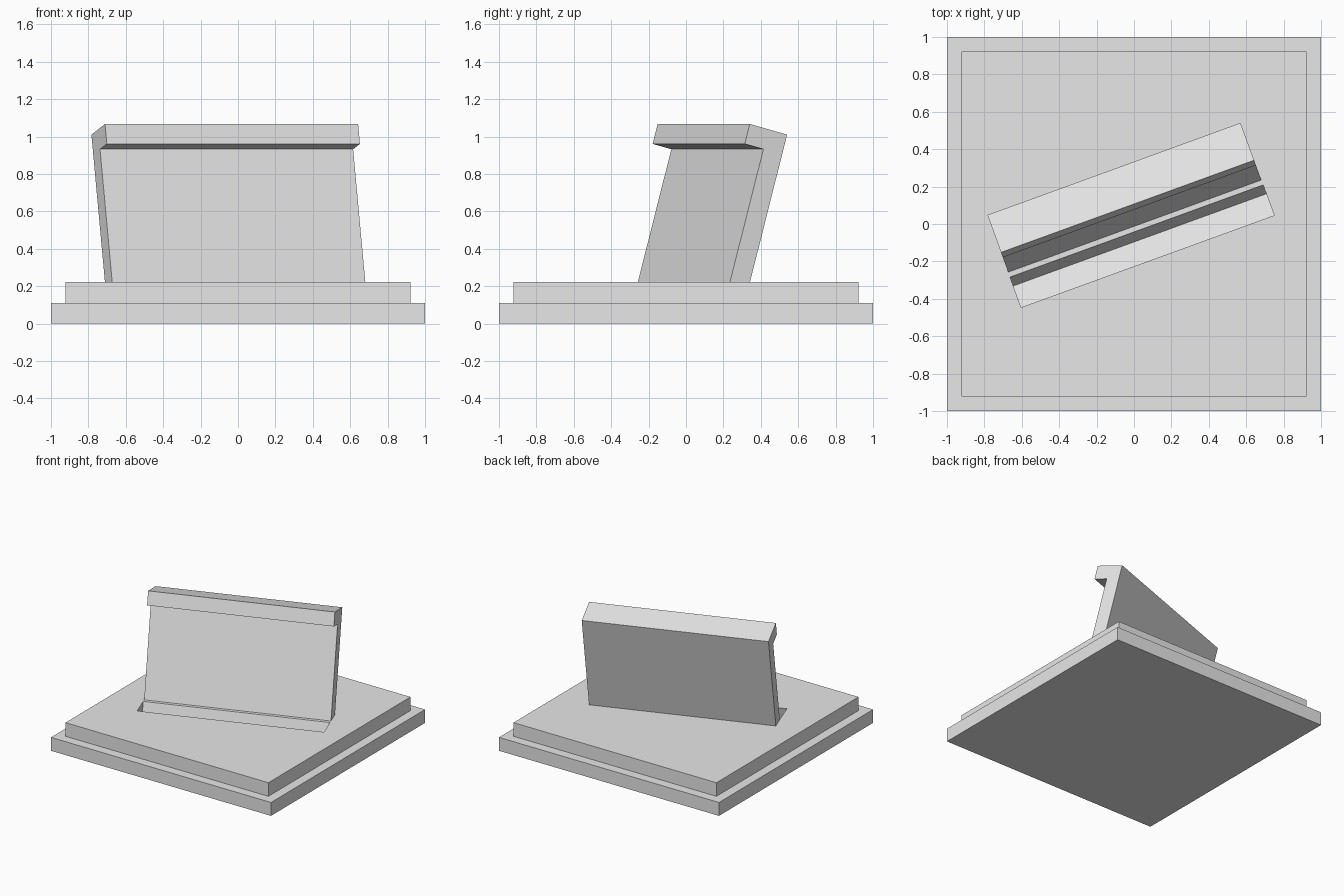
import bpy, bmesh
from math import radians, sin, cos
from mathutils import Matrix

cube = bpy.data.objects.get("Cube")
if cube:
    bpy.data.objects.remove(cube, do_unlink=True)

GREY = (0.8, 0.8, 0.8, 1)
mat = bpy.data.materials.new("light grey")
mat.use_nodes = True
mat.diffuse_color = GREY
mat.node_tree.nodes["Principled BSDF"].inputs["Base Color"].default_value = GREY

TURN, LEAN = radians(20), radians(15)
HALF_LENGTH, BASE_TOP, PANEL_BACK = 0.72, 0.222, 0.102


def add_object(name, bm):
    bmesh.ops.recalc_face_normals(bm, faces=bm.faces[:])
    mesh = bpy.data.meshes.new(name)
    bm.to_mesh(mesh)
    bm.free()
    mesh.materials.append(mat)
    ob = bpy.data.objects.new(name, mesh)
    bpy.context.collection.objects.link(ob)
    return ob


def leaning_prism(name, profile):
    """Extrude a (thickness, height) outline that leans back and is turned."""
    bm = bmesh.new()
    verts = [bm.verts.new((-HALF_LENGTH,
                           PANEL_BACK + p * cos(LEAN) + q * sin(LEAN),
                           BASE_TOP - p * sin(LEAN) + q * cos(LEAN)))
             for p, q in profile]
    face = bm.faces.new(verts)
    ext = bmesh.ops.extrude_face_region(bm, geom=[face])["geom"]
    moved = [g for g in ext if isinstance(g, bmesh.types.BMVert)]
    bmesh.ops.translate(bm, verts=moved, vec=(2 * HALF_LENGTH, 0, 0))
    bm.transform(Matrix.Rotation(TURN, 4, 'Z'))
    return add_object(name, bm)


# Stepped base: square slab with a smaller raised square
bm = bmesh.new()
bmesh.ops.create_cube(bm, size=1, matrix=Matrix.Translation((0, 0, 0.055))
                      @ Matrix.Diagonal((2, 2, 0.11, 1)))
top = max(bm.faces, key=lambda f: f.calc_center_median().z)
bmesh.ops.inset_region(bm, faces=[top], thickness=0.11)
ext = bmesh.ops.extrude_face_region(bm, geom=[top])["geom"]
bmesh.ops.translate(bm, verts=[g for g in ext if isinstance(g, bmesh.types.BMVert)],
                    vec=(0, 0, BASE_TOP - 0.11))
if top.is_valid:
    bmesh.ops.delete(bm, geom=[top], context='FACES_ONLY')
base = add_object("stepped_base", bm)

# Slanted slot in front of the panel
cutter = leaning_prism("slot_cutter", [(-0.304, -0.232), (-0.137, -0.232),
                                       (-0.137, 0.2), (-0.304, 0.2)])
cutter.hide_render = True
cut = base.modifiers.new("slot", 'BOOLEAN')
cut.operation, cut.solver, cut.object = 'DIFFERENCE', 'EXACT', cutter
bpy.context.view_layer.objects.active = base
bpy.ops.object.modifier_apply(modifier=cut.name)
bpy.data.objects.remove(cutter, do_unlink=True)

# Leaning panel with a lip along its top front edge
leaning_prism("hooked_panel", [(0, -0.002), (0, 0.816), (-0.22, 0.816),
                               (-0.22, 0.706), (-0.11, 0.706), (-0.11, -0.0315)])
